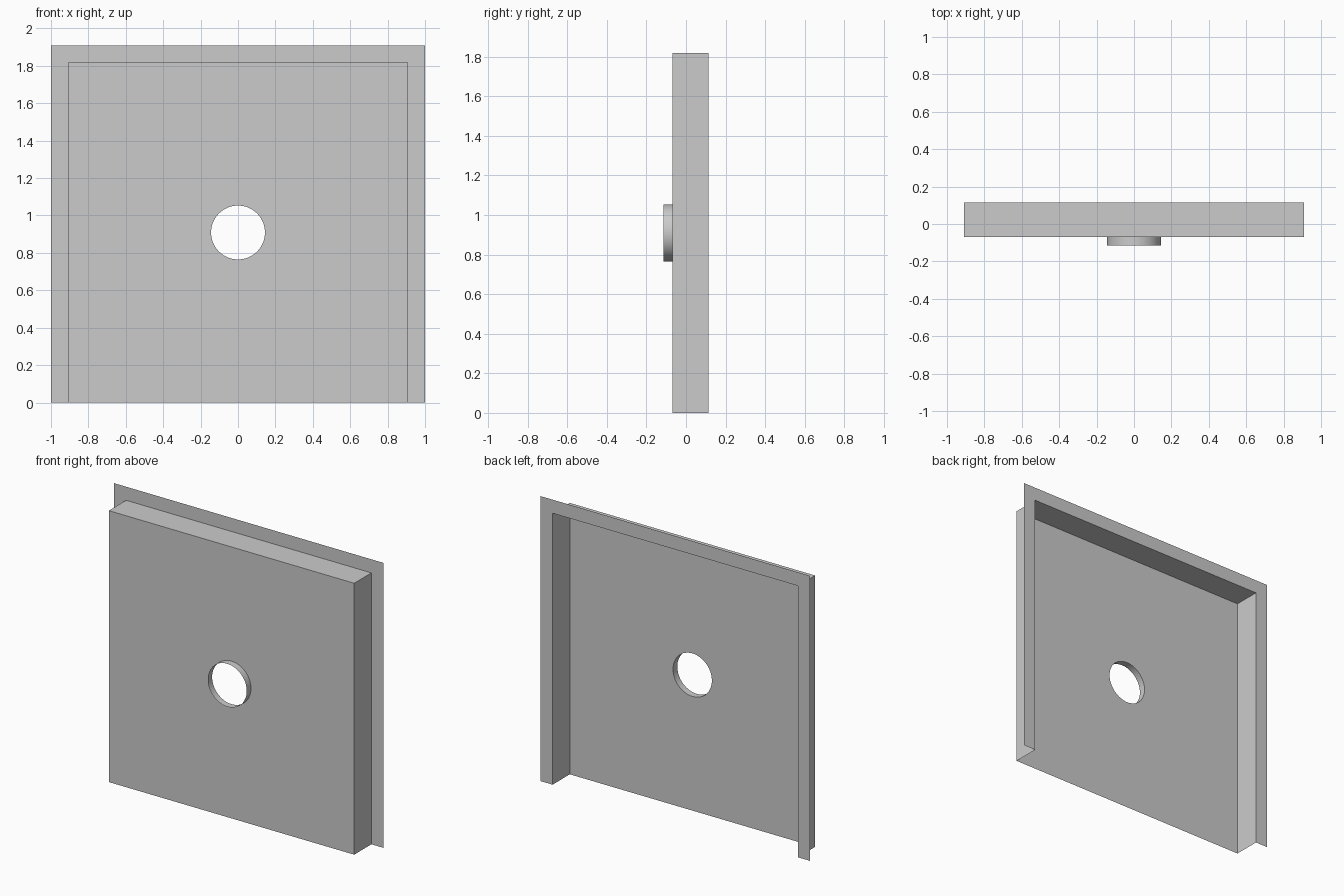
import bpy, bmesh, math
from mathutils import Vector

cube = bpy.data.objects.get("Cube")
if cube:
    bpy.data.objects.remove(cube)

U = 1 / 11                     # flange width, used as the module
HALF, TOP = 10 * U, 20 * U     # panel half width and height
BACK = 1.25 * U                # flange plane
FRONT = BACK - 2 * U           # panel plane
NOSE = -BACK                   # front lip of the collar
RADIUS, CENTRE, SEGMENTS = 0.144, 10 * U, 64

grey = bpy.data.materials.new("plain grey")
grey.use_nodes = True
colour = (0.6, 0.6, 0.6, 1)
grey.diffuse_color = colour
grey.node_tree.nodes["Principled BSDF"].inputs["Base Color"].default_value = colour


def finish(name, bm):
    mesh = bpy.data.meshes.new(name)
    bm.to_mesh(mesh)
    bm.free()
    mesh.materials.append(grey)
    obj = bpy.data.objects.new(name, mesh)
    bpy.context.collection.objects.link(obj)
    return obj


def arch(half, top, y):
    """Open path up one side, across the top and down the other."""
    return [Vector((x, y, z)) for x, z in ((-half, 0), (-half, top), (half, top), (half, 0))]


def circle(y):
    steps = [2 * math.pi * i / SEGMENTS for i in range(SEGMENTS)]
    return [Vector((RADIUS * math.cos(a), y, CENTRE + RADIUS * math.sin(a))) for a in steps]


def strip(name, first, second, closed=False):
    """Sheet of quads joining two matching paths."""
    bm = bmesh.new()
    a, b = ([bm.verts.new(p) for p in path] for path in (first, second))
    for i in range(len(a) if closed else len(a) - 1):
        j = (i + 1) % len(a)
        bm.faces.new((a[i], a[j], b[j], b[i]))
    return finish(name, bm)


# Front panel with a round hole
bm = bmesh.new()
edges = []
for loop in (arch(HALF, TOP, FRONT), circle(FRONT)):
    verts = [bm.verts.new(p) for p in loop]
    edges += [bm.edges.new((v, verts[i - 1])) for i, v in enumerate(verts)]
bmesh.ops.triangle_fill(bm, edges=edges, use_beauty=True, normal=(0, -1, 0))
for face in bm.faces:
    face.normal_update()
    if face.normal.y > 0:
        face.normal_flip()
finish("front_panel", bm)

# Side and top walls, open at the bottom
strip("side_walls", arch(HALF, TOP, FRONT), arch(HALF, TOP, BACK))

# Thin flange around the back edge
strip("back_flange", arch(HALF, TOP, BACK), arch(HALF + U, TOP + U, BACK))

# Short round collar around the hole
collar = strip("hole_collar", circle(FRONT), circle(NOSE), closed=True)
for poly in collar.data.polygons:
    poly.use_smooth = True
